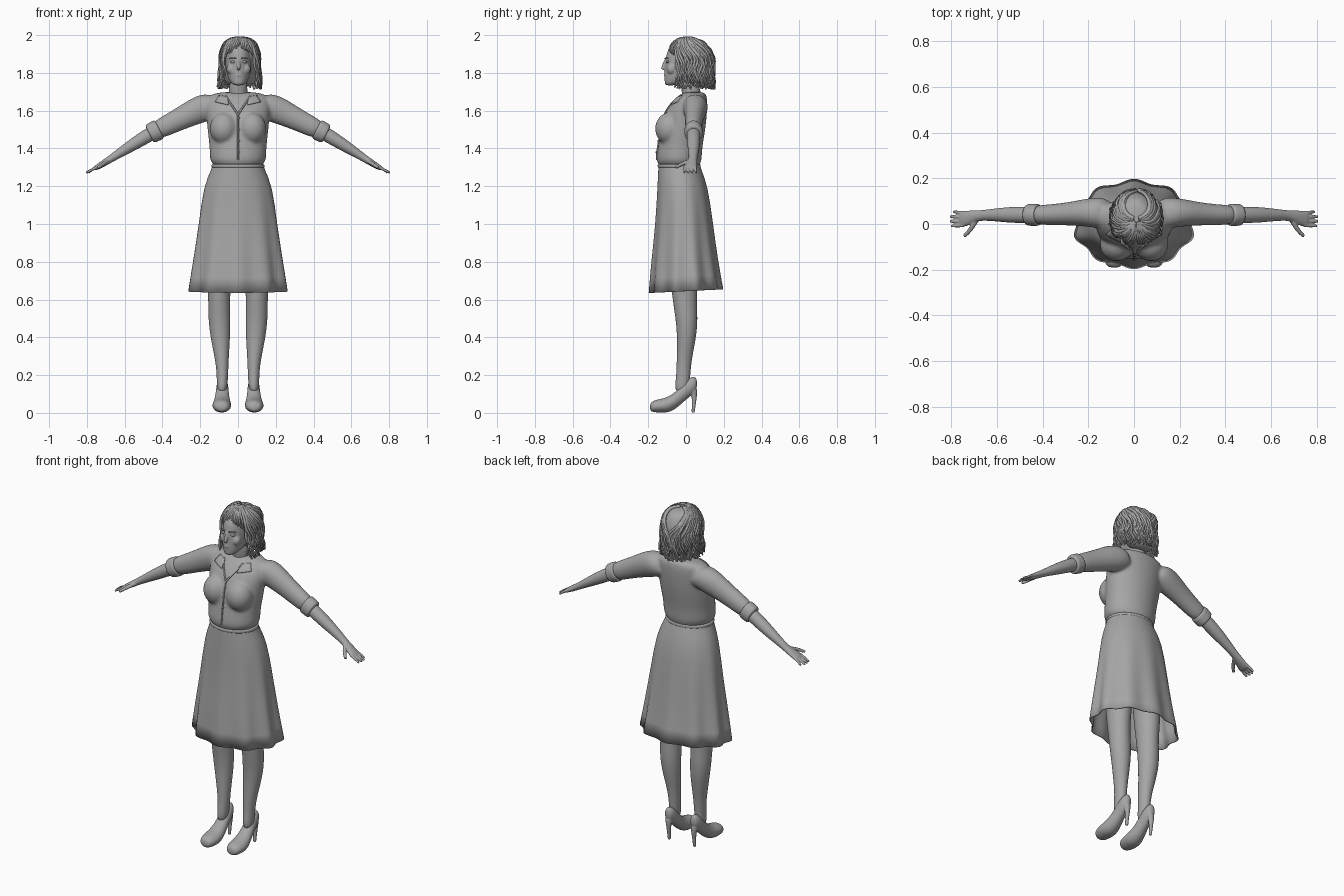
import bpy, bmesh, random
from math import sin, cos, pi, radians
from mathutils import Vector

random.seed(4)
cube = bpy.data.objects.get("Cube")
if cube:
    bpy.data.objects.remove(cube)

grey = bpy.data.materials.new("neutral grey")
grey.use_nodes = True
grey.diffuse_color = (0.38, 0.38, 0.38, 1)
grey.node_tree.nodes["Principled BSDF"].inputs["Base Color"].default_value = grey.diffuse_color

X, Y, Z = Vector((1, 0, 0)), Vector((0, 1, 0)), Vector((0, 0, 1))


def add_object(name, data):
    data.materials.clear()
    data.materials.append(grey)
    obj = bpy.data.objects.new(name, data)
    bpy.context.scene.collection.objects.link(obj)
    return obj


def finish(name, bm):
    bmesh.ops.recalc_face_normals(bm, faces=bm.faces)
    mesh = bpy.data.meshes.new(name)
    bm.to_mesh(mesh)
    bm.free()
    mesh.shade_smooth()
    return add_object(name, mesh)


def loft(name, sections, u=X, v=Y, side=1, count=16, caps=True, wave=None):
    """Skin elliptical sections given as x, y, z, u radius, v radius."""
    bm = bmesh.new()
    rings = []
    for x, y, z, ru, rv in sections:
        ring = []
        for i in range(count):
            a = 2 * pi * i / count
            scale = wave(a, z) if wave else 1
            p = Vector((x, y, z)) + (u * ru * sin(a) + v * rv * cos(a)) * scale
            ring.append(bm.verts.new((p.x * side, p.y, p.z)))
        rings.append(ring)
    for low, high in zip(rings, rings[1:]):
        for i in range(count):
            j = (i + 1) % count
            bm.faces.new((low[i], low[j], high[j], high[i]))
    if caps:
        bm.faces.new(rings[0])
        bm.faces.new(rings[-1])
    obj = finish(name, bm)
    obj.modifiers.new("round", "SUBSURF").levels = 2
    obj.modifiers["round"].render_levels = 2
    return obj


def cords(name, paths, radius, tip=1.0, side=1):
    """Round cords along paths, tapering towards the tip."""
    curve = bpy.data.curves.new(name, "CURVE")
    curve.dimensions = "3D"
    curve.bevel_depth = radius
    curve.bevel_resolution = 1
    curve.resolution_u = 3
    curve.use_fill_caps = True
    for path in paths:
        spline = curve.splines.new("NURBS")
        spline.points.add(len(path) - 1)
        for i, (x, y, z) in enumerate(path):
            spline.points[i].co = (x * side, y, z, 1)
            spline.points[i].radius = 1 + (tip - 1) * i / (len(path) - 1)
        spline.order_u = min(4, len(path))
        spline.use_endpoint_u = True
    return add_object(name, curve)


def ball(name, place, size):
    bm = bmesh.new()
    bmesh.ops.create_uvsphere(bm, u_segments=16, v_segments=10, radius=1)
    bmesh.ops.scale(bm, vec=size, verts=bm.verts)
    bmesh.ops.translate(bm, vec=place, verts=bm.verts)
    return finish(name, bm)


def fuse(name, parts, voxel, passes):
    """Blend closed parts into one smooth skin."""
    depsgraph = bpy.context.evaluated_depsgraph_get()
    bm = bmesh.new()
    for part in parts:
        shape = part.evaluated_get(depsgraph)
        bm.from_mesh(shape.to_mesh())
        shape.to_mesh_clear()
    for part in parts:
        bpy.data.objects.remove(part)
    obj = finish(name, bm)
    remesh = obj.modifiers.new("skin", "REMESH")
    remesh.mode, remesh.voxel_size, remesh.use_smooth_shade = "VOXEL", voxel, True
    soft = obj.modifiers.new("soften", "SMOOTH")
    soft.factor, soft.iterations = 0.5, passes
    depsgraph = bpy.context.evaluated_depsgraph_get()
    mesh = bpy.data.meshes.new_from_object(obj.evaluated_get(depsgraph))
    obj.modifiers.clear()
    obj.data = mesh
    mesh.shade_smooth()
    return obj


SIDES = (("left", 1), ("right", -1))
across = Vector((0.45, 0, 0.89))

# Blouse: torso, bust and sleeves in one skin
blouse_parts = [loft("torso", [
    (0, -.035, 1.29, .125, .105), (0, -.035, 1.315, .13, .11), (0, -.038, 1.335, .155, .124),
    (0, -.032, 1.4, .152, .12), (0, -.02, 1.47, .162, .12), (0, -.01, 1.54, .168, .12),
    (0, .002, 1.6, .175, .112), (0, .022, 1.65, .175, .093), (0, .037, 1.685, .155, .073),
    (0, .045, 1.7, .09, .05)])]
for label, side in SIDES:
    blouse_parts.append(ball("bust", (.075 * side, -.09, 1.505), (.075, .074, .085)))
    blouse_parts.append(loft("sleeve", [
        (.1, .045, 1.63, .06, .06), (.15, .05, 1.625, .07, .075), (.21, .05, 1.603, .062, .075),
        (.28, .045, 1.57, .052, .064), (.37, .04, 1.525, .046, .056), (.45, .04, 1.486, .043, .05)],
        Y, across, side))
blouse = fuse("blouse", blouse_parts, .008, 7)


def on_blouse(x, z, lift=.002):
    hit, place, normal, face = blouse.ray_cast(Vector((x, -1, z)), Y)
    return Vector((x, (place.y if hit else 0) - lift, z))


# Blouse front: placket, buttons, neckline and collar
cords("placket", [[on_blouse(0, 1.34 + .02 * i) for i in range(13)]], .005)
for i in range(4):
    ball("button", on_blouse(.004, 1.38 + .06 * i, .006), (.006, .004, .006))
for label, side in SIDES:
    cords(label + "_neckline", [[on_blouse(side * .065 * t / 6, 1.58 + .016 * t) for t in range(7)]], .005)
    bm = bmesh.new()
    corners = [(.055, 1.675), (.1, 1.682), (.122, 1.648), (.05, 1.632)]
    bm.faces.new([bm.verts.new((x * side, 0, z)) for x, z in corners])
    bmesh.ops.subdivide_edges(bm, edges=bm.edges, cuts=4, use_grid_fill=True)
    for vert in bm.verts:
        vert.co = on_blouse(vert.co.x, vert.co.z, .007)
    collar = finish(label + "_collar", bm)
    collar.modifiers.new("thickness", "SOLIDIFY").thickness = .007


# Skirt with folds that deepen towards the hem
def folds(angle, z):
    depth = max(0, min(1, (1.2 - z) / .56))
    return 1 + .045 * depth * cos(10 * angle)


skirt = loft("skirt", [
    (0, -.037, 1.32, .133, .108), (0, -.035, 1.29, .14, .112), (0, -.018, 1.2, .183, .133),
    (0, -.01, 1, .21, .15), (0, -.008, .8, .24, .172), (0, 0, .645, .263, .19)],
    X, Vector((0, 1, .05)), count=80, caps=False, wave=folds)
skirt.modifiers["round"].levels = skirt.modifiers["round"].render_levels = 1
skirt.modifiers.new("thickness", "SOLIDIFY").thickness = .006
loft("waistband", [(0, -.036, z, r, r - .026) for z, r in ((1.295, .135), (1.3, .141), (1.315, .141), (1.32, .135))],
     count=32)

# Arms, legs and shoes
for label, side in SIDES:
    loft(label + "_cuff", [
        (.415, .04, 1.503, .042, .05), (.42, .04, 1.5, .05, .057), (.445, .04, 1.488, .049, .056),
        (.465, .04, 1.477, .049, .054), (.47, .04, 1.475, .04, .044)], Y, across, side)
    hand = [loft("forearm", [
        (.43, .04, 1.495, .036, .038), (.48, .04, 1.467, .037, .038), (.55, .04, 1.424, .035, .034),
        (.62, .04, 1.38, .027, .026), (.68, .037, 1.341, .022, .019), (.71, .03, 1.322, .03, .018),
        (.745, .022, 1.301, .037, .014), (.765, .022, 1.29, .034, .011)], Y, across, side)]
    fingers = [[(.745, .048 - .018 * i, 1.302), (.775, .052 - .02 * i, 1.287),
                (.8 + .005 * (i in (1, 2)) - .008 * (i == 0), .054 - .021 * i, 1.272)] for i in range(4)]
    hand.append(cords("fingers", fingers, .0095, .7, side))
    hand.append(cords("thumb", [[(.69, .02, 1.332), (.715, -.03, 1.318), (.743, -.053, 1.298)]], .013, .65, side))
    fuse(label + "_arm", hand, .004, 3)
    loft(label + "_leg", [
        (.085, -.025, .1, .028, .04), (.082, -.014, .2, .03, .037), (.085, -.01, .28, .036, .04),
        (.094, .004, .4, .053, .051), (.099, .004, .5, .06, .06), (.1, -.008, .6, .057, .064),
        (.1, -.01, .75, .07, .08), (.09, -.01, 1, .08, .09)], side=side)
    shoe = [loft("upper", [
        (.086, -.192, .03, .026, .02), (.086, -.17, .035, .044, .033), (.086, -.13, .038, .052, .037),
        (.085, -.09, .044, .049, .043), (.084, -.05, .07, .04, .046), (.083, -.01, .112, .034, .052),
        (.083, .03, .145, .032, .052), (.083, .06, .155, .018, .033)], X, Z, side),
        loft("heel", [(.083, .035, .14, .024, .024), (.083, .044, .1, .017, .016), (.083, .043, .06, .011, .011),
                      (.083, .038, .01, .009, .009), (.083, .038, 0, .009, .009)], side=side)]
    fuse(label + "_shoe", shoe, .004, 2)

# Head with neck and facial features
head = [loft("skull", [
    (.003, -.085, 1.733, .022, .026), (.003, -.06, 1.748, .045, .054), (.003, -.02, 1.79, .064, .097),
    (.003, .005, 1.85, .073, .118), (.003, .01, 1.91, .073, .116), (.003, .015, 1.95, .06, .095),
    (.003, .02, 1.975, .035, .055)]),
    loft("neck", [(0, .04, 1.62, .06, .055), (0, .03, 1.69, .05, .05), (.003, .01, 1.78, .048, .05)]),
    cords("nose", [[(.003, -.106, 1.87), (.003, -.118, 1.845), (.003, -.124, 1.818)]], .008, 1.4),
    ball("lips", (.003, -.104, 1.788), (.022, .013, .009)),
    ball("chin", (.003, -.095, 1.75), (.02, .018, .016))]
for label, side in SIDES:
    head.append(ball("cheek", (.003 + .04 * side, -.075, 1.82), (.024, .026, .028)))
    ball(label + "_eye", (.003 + .03 * side, -.097, 1.858), (.014, .01, .007))
    cords(label + "_brow", [[(.003 + x * side, y, z) for x, y, z in
                             ((.013, -.111, 1.876), (.03, -.107, 1.882), (.05, -.093, 1.876))]], .004, .5)
fuse("head", head, .005, 3)

# Hair: inner volume and wavy locks falling from the crown
loft("hair_volume", [
    (.01, .075, 1.72, .075, .055), (.01, .058, 1.8, .096, .084), (.01, .035, 1.88, .098, .108),
    (.008, .022, 1.95, .085, .1), (.005, .015, 1.985, .05, .07)])


def lock(turn, reach, lift):
    path, phase = [], random.uniform(0, 2 * pi)
    for i in range(18):
        t = reach * i / 17
        rise = radians(88) * max(0, 1 - 2 * t)
        drop = max(0, 2 * t - 1)
        sweep = turn * (.55 + .45 * min(1, 2 * t)) + .13 * t * sin(15 * t + phase)
        out = cos(rise) ** .65 * (1 + lift + .05 * t * sin(17 * t + phase))
        path.append((.01 + (.103 + .01 * drop) * out * sin(sweep), .022 - .123 * out * cos(sweep),
                     1.868 + .117 * sin(rise) - .155 * drop))
    return path


locks = []
for label, side in SIDES:
    for i in range(52):
        turn = radians(54 + 126 * i / 51)
        locks.append(lock(side * turn, random.uniform(.92, 1), random.uniform(-.06, .05)))
    for i in range(7):
        locks.append(lock(side * radians(6 + 7 * i), .3 + .02 * i, random.uniform(-.03, .02)))
cords("hair_locks", locks, .0095, .45)
